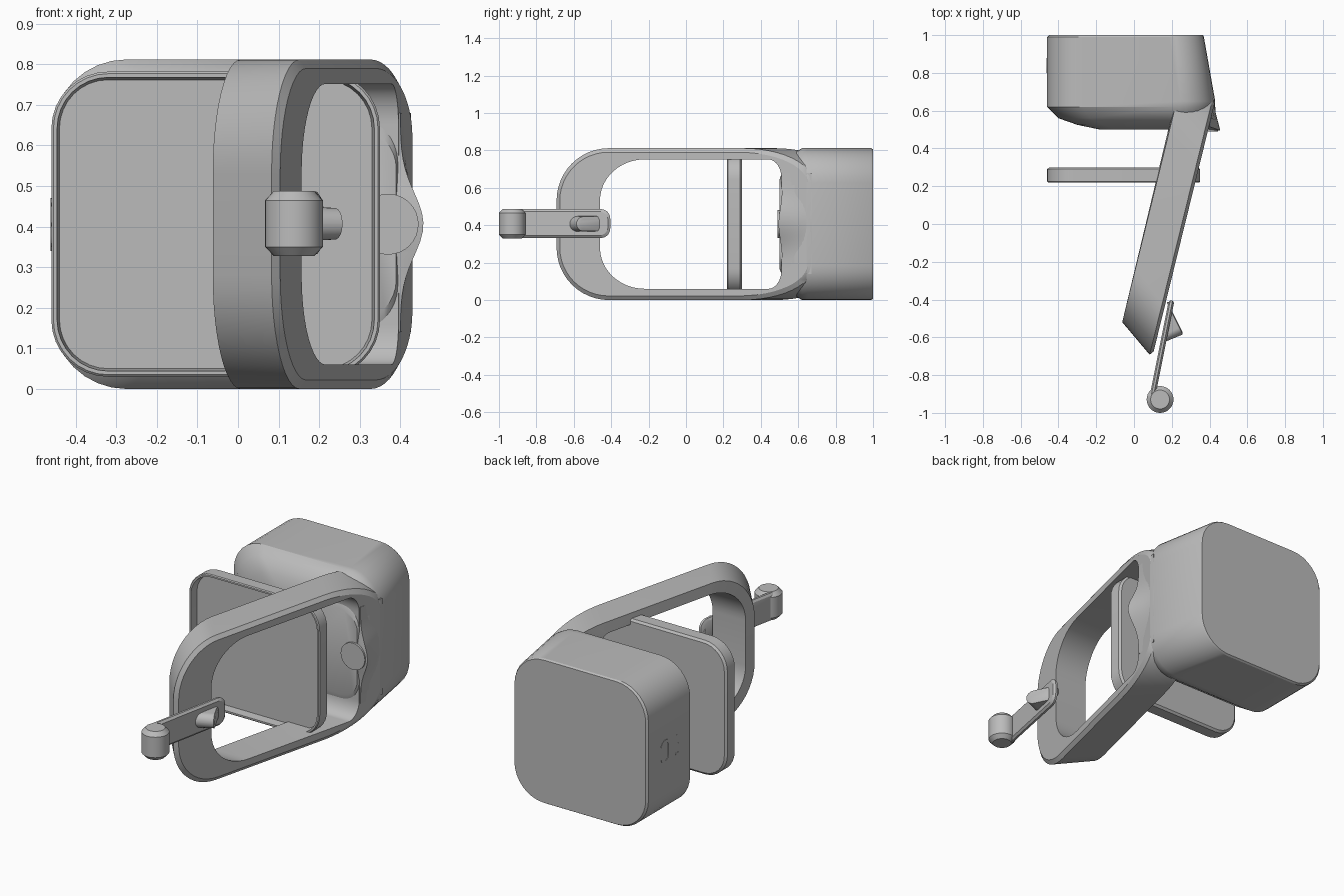
import bpy, bmesh, math

cube = bpy.data.objects.get("Cube")
if cube:
    bpy.data.objects.remove(cube)

grey = bpy.data.materials.new("plain grey")
grey.use_nodes = True
grey.diffuse_color = (0.5, 0.5, 0.5, 1)
grey.node_tree.nodes["Principled BSDF"].inputs["Base Color"].default_value = (0.5, 0.5, 0.5, 1)


def finish(name, bm):
    """Turn a bmesh into a shaded object."""
    bmesh.ops.recalc_face_normals(bm, faces=bm.faces)
    mesh = bpy.data.meshes.new(name)
    bm.to_mesh(mesh)
    bm.free()
    mesh.materials.append(grey)
    obj = bpy.data.objects.new(name, mesh)
    bpy.context.collection.objects.link(obj)
    bpy.ops.object.select_all(action='DESELECT')
    obj.select_set(True)
    bpy.context.view_layer.objects.active = obj
    bpy.ops.object.shade_smooth_by_angle(angle=math.radians(30))
    return obj


def rounded(u0, u1, v0, v1, low, high=None, n=8):
    """Rounded rectangle; low and high are the corner radii at u0 and u1."""
    high = high or low
    corners = [(u1, v1, high, -1, -1), (u0, v1, low, 1, -1),
               (u0, v0, low, 1, 1), (u1, v0, high, -1, 1)]
    pts = []
    for q, (u, v, (ru, rv), su, sv) in enumerate(corners):
        for i in range(n + 1):
            a = math.pi / 2 * (q + i / n)
            pts.append((u + su * ru + ru * math.cos(a), v + sv * rv + rv * math.sin(a)))
    return pts


def loft(name, sections, ring=False):
    """Skin matching sections; a ring joins the last to the first."""
    bm = bmesh.new()
    rows = [[bm.verts.new(p) for p in s] for s in sections]
    pairs = list(zip(rows, rows[1:]))
    if ring:
        pairs.append((rows[-1], rows[0]))
    else:
        bm.faces.new(rows[0])
        bm.faces.new(rows[-1])
    for a, b in pairs:
        for i in range(len(a)):
            j = (i + 1) % len(a)
            bm.faces.new((a[i], a[j], b[j], b[i]))
    return finish(name, bm)


def across_y(y, pts):
    return [(u, y, v) for u, v in pts]


def on_slope(x_of_y, pts):
    return [(x_of_y(y), y, z) for y, z in pts]


def outer_x(y):
    return 0.27 + 0.246 * y


def inner_x(y):
    return -0.06 + 0.239 * (y + 0.51)


# Rear housing: rounded block, tapered at the side, stepped in at its front
housing = []
for y, right, inset in [(1, 0.365, 0.01), (0.99, 0.37, 0), (0.65, 0.43, 0), (0.62, 0.422, 0),
                        (0.56, 0.408, 0.06), (0.525, 0.40, 0.16), (0.5, 0.39, 0.28)]:
    r = 0.185 - inset * 0.3
    housing.append(across_y(y, rounded(-0.46 + inset, right, inset * 0.6, 0.812 - inset * 0.6, (r, r))))
loft("rear_housing", housing)

# Slanted frame: outer outline swept obliquely, with an opening straight across
outline = rounded(-0.70, 0.67, 0, 0.812, (0.28, 0.28), (0.38, 0.18), 12)
lip = rounded(-0.675, 0.65, 0.022, 0.79, (0.26, 0.26), (0.37, 0.17), 12)
hole = rounded(-0.46, 0.51, 0.06, 0.752, (0.24, 0.22), (0.07, 0.1), 12)
loft("slanted_frame", [
    on_slope(outer_x, lip),
    [(outer_x(y) - 0.015, y + 0.008, z) for y, z in outline],
    [(outer_x(y) - 0.16, y + 0.18, z) for y, z in outline],
    on_slope(inner_x, hole),
    on_slope(outer_x, hole)], ring=True)

# Thumb rest: wedge lip swelling at mid height
rest = []
for i in range(25):
    z = 0.14 + 0.54 * i / 24
    swell = math.exp(-((z - 0.406) / 0.11) ** 2)
    rest.append([(0.33, 0.52, z), (0.36, 0.515 - 0.02 * swell, z),
                 (0.40 + 0.057 * swell, 0.515 - 0.02 * swell, z),
                 (0.412 + 0.02 * swell, 0.59, z), (0.427, 0.67, z), (0.36, 0.64, z)])
loft("thumb_rest", rest)

# Thumb button
button = [(0.37 + 0.075 * math.cos(a), 0.406 + 0.075 * math.sin(a))
          for a in [math.tau * i / 32 for i in range(32)]]
loft("thumb_button", [across_y(y, button) for y in (0.489, 0.51)])

# Front panel: shallow tray with a thin rim
tray = []
for y, inset in [(0.30, 0.012), (0.29, 0), (0.225, 0), (0.22, 0.005), (0.22, 0.014), (0.265, 0.02)]:
    r = 0.14 - inset
    tray.append(across_y(y, rounded(-0.46 + inset, 0.35 - inset, 0.03 + inset, 0.782 - inset, (r, r))))
loft("front_panel", tray)


# Lever arm lying along the frame
def arm_x(y):
    return 0.085 + 0.2 * (y + 0.9)


arm = []
for offset, inset in [(0, 0.012), (0.008, 0), (0.02, 0), (0.03, 0.012)]:
    pts = rounded(-0.93, -0.405 - inset, 0.332 + inset, 0.486 - inset, (0.01, 0.01), (0.05, 0.05))
    arm.append([(arm_x(y) + offset, y, z) for y, z in pts])
loft("lever_arm", arm)

# Lever grip: upright cylinder with chamfered ends
grip = []
for z, r in [(0.328, 0.05), (0.35, 0.071), (0.465, 0.071), (0.488, 0.05)]:
    grip.append([(0.138 + r * math.cos(math.tau * i / 32), -0.929 + r * math.sin(math.tau * i / 32), z)
                 for i in range(32)])
loft("lever_grip", grip)


# Lever stud: oblong with a slanted end
def stud_x(y):
    return 0.25 - 0.5 * (y + 0.57)


loft("lever_stud", [
    on_slope(lambda y: arm_x(y) + 0.01, rounded(-0.63, -0.41, 0.365, 0.449, (0.041, 0.041))),
    on_slope(stud_x, rounded(-0.585, -0.415, 0.368, 0.446, (0.038, 0.038))),
    [(stud_x(y) + 0.006, y, z) for y, z in rounded(-0.572, -0.425, 0.384, 0.430, (0.022, 0.022))]])


# Side port: raised oblong rim and dashes on the housing side
def side_plate(name, x, y0, y1, z0, z1, r):
    pts = rounded(y0, y1, z0, z1, (r, r))
    loft(name, [[(px, y, z) for y, z in pts] for px in (-0.455, x)])


port = rounded(0.80, 0.88, 0.34, 0.47, (0.038, 0.038))
slot = rounded(0.815, 0.865, 0.355, 0.455, (0.024, 0.024))
loft("side_port_rim", [[(x, y, z) for y, z in p]
                       for x, p in [(-0.455, port), (-0.462, port), (-0.462, slot), (-0.455, slot)]], ring=True)
for i, z in enumerate((0.35, 0.40, 0.45)):
    side_plate("side_mark_%d" % (i + 1), -0.461, 0.72, 0.75, z, z + 0.01, 0.004)
